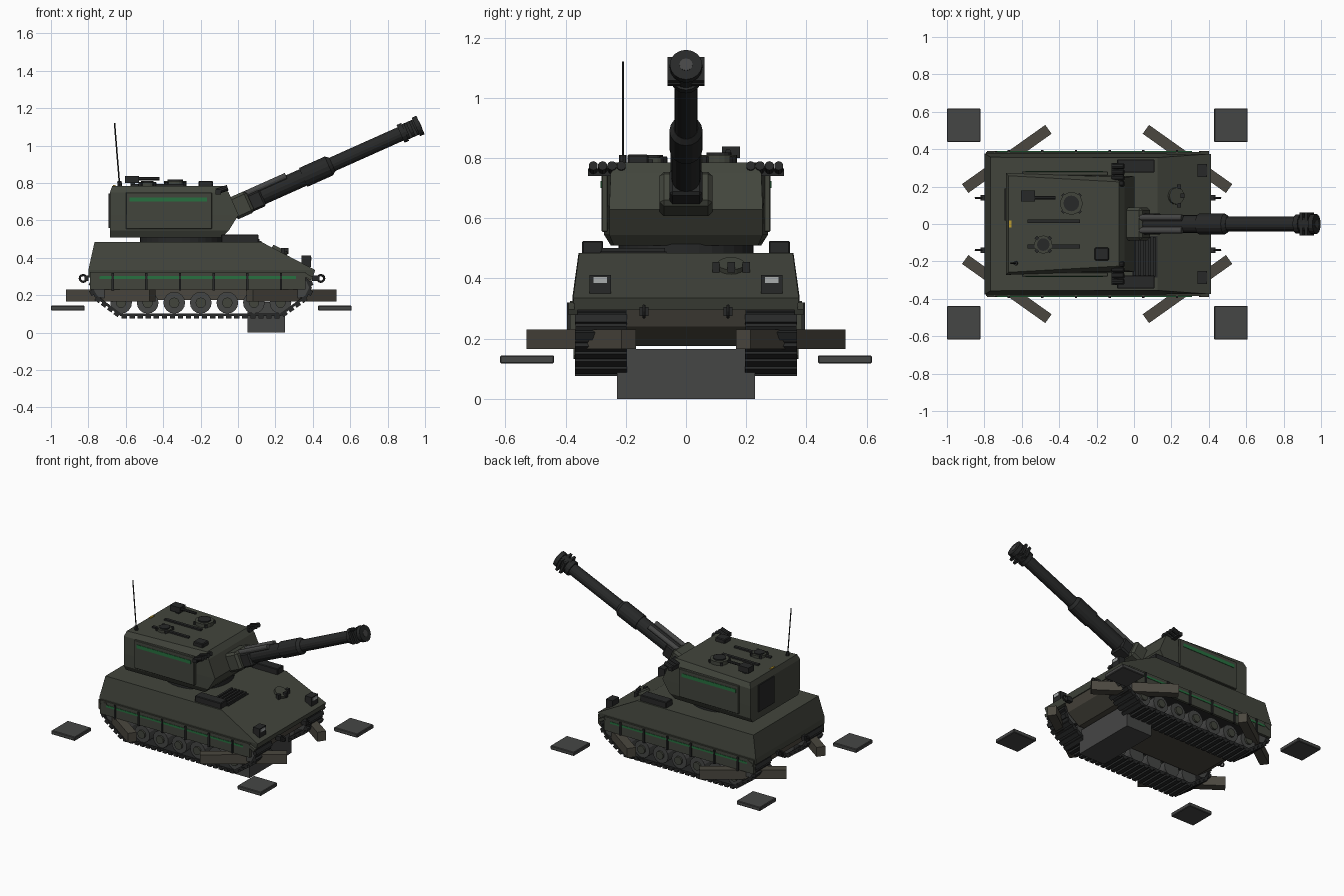
import bpy, bmesh, math
from mathutils import Vector, Matrix

if "Cube" in bpy.data.objects:
    bpy.data.objects.remove(bpy.data.objects["Cube"])

def mat(name, c):
    m = bpy.data.materials.new(name)
    m.diffuse_color = (*c, 1)
    m.use_nodes = True
    m.node_tree.nodes["Principled BSDF"].inputs["Base Color"].default_value = m.diffuse_color
    return m

OLIVE = mat("olive", (.055, .06, .046))
BROWN = mat("drab", (.07, .064, .05))
DARK = mat("dark_metal", (.02, .021, .021))
GREY = mat("grey_metal", (.06, .061, .06))
GREEN = mat("green", (.02, .16, .05))
PALE = mat("lamp", (.4, .42, .42))
YELLOW = mat("yellow", (.5, .33, .03))

def finish(name, bm, m):
    bmesh.ops.recalc_face_normals(bm, faces=bm.faces)
    me = bpy.data.meshes.new(name)
    bm.to_mesh(me)
    bm.free()
    ob = bpy.data.objects.new(name, me)
    me.materials.append(m)
    bpy.context.collection.objects.link(ob)
    return ob

def add_box(bm, c, size, rot=Matrix()):
    bmesh.ops.create_cube(bm, size=1, matrix=Matrix.Translation(c) @ rot @ Matrix.Diagonal((*size, 1)))

def box(name, c, size, m=OLIVE, rot=Matrix(), bevel=0):
    bm = bmesh.new()
    add_box(bm, c, size, rot)
    if bevel:
        bmesh.ops.bevel(bm, geom=bm.edges[:], offset=bevel, segments=1, affect='EDGES')
    return finish(name, bm, m)

def span(name, x, y, z, m=OLIVE, bevel=0):
    c = [(a[0] + a[1]) / 2 for a in (x, y, z)]
    return box(name, c, [abs(a[1] - a[0]) for a in (x, y, z)], m, bevel=bevel)

def cyl(name, p, q, r, m=DARK, n=16, r2=None):
    p, q = Vector(p), Vector(q)
    d = q - p
    bm = bmesh.new()
    mx = Matrix.Translation((p + q) / 2) @ d.to_track_quat('Z', 'Y').to_matrix().to_4x4()
    bmesh.ops.create_cone(bm, cap_ends=True, segments=n, radius1=r, radius2=r if r2 is None else r2,
                          depth=d.length, matrix=mx)
    return finish(name, bm, m)

def loft(name, layers, m=OLIVE):
    """Stack of trapezoids: z, rear x, front x, rear half width, front half width."""
    bm = bmesh.new()
    rings = [[bm.verts.new(v) for v in ((a, -wa, z), (b, -wb, z), (b, wb, z), (a, wa, z))]
             for z, a, b, wa, wb in layers]
    for lo, hi in zip(rings, rings[1:]):
        for i in range(4):
            j = (i + 1) % 4
            bm.faces.new((lo[i], lo[j], hi[j], hi[i]))
    bm.faces.new(rings[0])
    bm.faces.new(rings[-1])
    return finish(name, bm, m)

# Hull
loft("lower_hull", [(.175, -.68, .28, .2, .2), (.24, -.77, .37, .2, .2), (.31, -.79, .40, .2, .2)], BROWN)
loft("upper_hull", [(.295, -.80, .40, .375, .37), (.335, -.80, .413, .378, .375), (.485, -.767, .125, .357, .355)])
span("front_spade", (.05, .25), (-.23, .23), (0, .165), GREY)

# Running gear
loop = [Vector(p) for p in ((-.63, .09), (.23, .09), (.37, .19), (.395, .24), (.375, .285), (.33, .305),
                            (-.73, .305), (-.77, .285), (-.79, .24), (-.765, .19))]
mid = Vector((-.2, .2))
n = len(loop)
for s in (-1, 1):
    bm = bmesh.new()
    rows = [[bm.verts.new((p.x, s * y, p.y)) for p in loop] for y in (.197, .368)]
    for i in range(n):
        j = (i + 1) % n
        bm.faces.new((rows[0][i], rows[0][j], rows[1][j], rows[1][i]))
    ob = finish("track_band", bm, DARK)
    mod = ob.modifiers.new("thickness", 'SOLIDIFY')
    mod.thickness, mod.offset = .014, -1
    # track links along the loop
    bm = bmesh.new()
    for i in range(n):
        a, b = loop[i], loop[(i + 1) % n]
        d = b - a
        k = max(1, round(d.length / .043))
        out = Vector((d.y, -d.x)).normalized()
        for t in range(k):
            c = a + d * ((t + .5) / k) + out * .004
            add_box(bm, (c.x, s * .2825, c.y), (.028, .174, .02), Matrix.Rotation(-math.atan2(d.y, d.x), 4, 'Y'))
    finish("track_links", bm, DARK)
    for i in range(7):
        x = -.625 + i * .142
        cyl("road_wheel", (x, s * .21, .16), (x, s * .36, .16), .058, GREY)
        cyl("wheel_hub", (x, s * .36, .16), (x, s * .373, .16), .028, OLIVE, 12)
    cyl("drive_sprocket", (.325, s * .21, .24), (.325, s * .36, .24), .056, GREY, 12)
    cyl("idler_wheel", (-.72, s * .21, .24), (-.72, s * .36, .24), .056, GREY)

    # Side skirts
    span("side_skirt", (-.79, .36), (s * .368, s * .386), (.23, .325), OLIVE)
    span("skirt_stripe", (-.74, .31), (s * .386, s * .389), (.288, .302), GREEN)
    for i in range(6):
        x = -.67 + i * .18
        span("skirt_rib", (x - .006, x + .006), (s * .38, s * .395), (.225, .32), DARK)

    # Stabiliser legs and pads
    for cx, e in ((.286, 1), (-.68, -1)):
        box("stabiliser_leg", (cx, s * .348, .198), (.546, .058, .065), BROWN,
            Matrix.Rotation(-s * e * math.radians(35.4), 4, 'Z'))
    for x in (.518, -.91):
        box("ground_pad", (x, s * .528, .131), (.18, .18, .027), GREY, bevel=.004)
    for x, e in ((.405, 1), (-.79, -1)):
        # tow rings and corner mudguards
        span("tow_bracket", (x - .01, x + e * .03), (s * .125, s * .155), (.275, .305), DARK)
        bpy.ops.mesh.primitive_torus_add(major_segments=12, minor_segments=6, major_radius=.018, minor_radius=.006,
                                         location=(x + e * .038, s * .14, .29), rotation=(math.pi / 2, 0, 0))
        ob = bpy.context.object
        ob.name = "tow_ring"
        ob.data.materials.append(DARK)
        box("mudguard", (x - e * .03, s * .375, .30), (.05, .03, .02), OLIVE, Matrix.Rotation(e * .5, 4, 'Y'))

    # Headlights and deck stowage
    span("headlight", (.34, .39), (s * .25, s * .32), (.35, .412), DARK)
    span("headlight_lens", (.39, .393), (s * .262, s * .308), (.385, .405), PALE)
    span("deck_box", (-.09, .11), (s * .275, s * .345), (.48, .525), DARK, .004)

    # Turret side panel with stripe
    span("turret_panel", (-.6, -.14), (s * .26, s * .281), (.555, .75), OLIVE, .003)
    span("turret_stripe", (-.58, -.165), (s * .28, s * .284), (.7, .724), GREEN)
    # Smoke launchers
    span("launcher_bracket", (-.12, -.09), (s * .21, s * .325), (.74, .765), DARK)
    for i in range(4):
        y = s * (.215 + i * .031)
        cyl("smoke_launcher", (-.115, y, .755), (-.055, y, .775), .0155, DARK, 10)

# Engine grille
span("grille_base", (-.01, .125), (-.285, -.065), (.48, .49), DARK)
for i in range(5):
    x = .005 + i * .026
    span("grille_slat", (x - .007, x + .007), (-.28, -.07), (.485, .502), DARK)

# Driver hatch on the sloped front
tilt = Vector((.466, 0, .885))
h = Vector((.22, .15, .432))
cyl("driver_hatch", h, h + tilt * .02, .045, OLIVE)
for y in (.1, .15, .2):
    box("driver_periscope", (.26 - abs(y - .15) * .4, y, .437), (.022, .024, .034), DARK)

# Turret
cyl("turret_ring", (-.3, 0, .48), (-.3, 0, .515), .225, DARK, 32)
loft("turret", [(.51, -.685, -.085, .25, .24), (.545, -.685, -.05, .272, .255), (.63, -.685, .003, .272, .255),
                (.75, -.685, -.05, .272, .25), (.785, -.672, -.08, .258, .225)])
span("rear_door", (-.692, -.68), (.02, .19), (.56, .745), DARK)

# Gun, laid out along its elevated axis
elev = math.radians(24.1)
axis = Vector((math.cos(elev), 0, math.sin(elev)))
up = Vector((-math.sin(elev), 0, math.cos(elev)))
base = Vector((.02, 0, .683))
tilted = Matrix.Rotation(-elev, 4, 'Y')
def at(d, y=0, u=0):
    return base + axis * d + up * u + Vector((0, y, 0))
box("mantlet", at(-.005), (.11, .176, .125), OLIVE, tilted, .015)
box("gun_cradle", at(.07, 0, -.01), (.1, .11, .095), DARK, tilted, .01)
cyl("barrel_base", at(0), at(.37), .048)
cyl("barrel", at(.3), at(1.03), .039)
cyl("bore_evacuator", at(.36), at(.51), .055)
cyl("evacuator_collar", at(.51), at(.53), .055, DARK, 16, .04)
for s in (-1, 1):
    cyl("recoil_cylinder", at(.03, s * .034, .045), at(.28, s * .034, .045), .017, GREY, 12)
cyl("muzzle_collar", at(.93), at(.957), .052)
cyl("muzzle_core", at(.95), at(1.035), .044)
for d in (.975, 1.005):
    box("muzzle_baffle", at(d), (.016, .122, .085), DARK, tilted)
cyl("muzzle_end", at(1.02), at(1.047), .054)
cyl("muzzle_bore", at(1.04), at(1.049), .022, GREY, 12)

# Roof fittings
for x, y, r, t in ((-.335, .11, .06, .81), (-.485, -.11, .048, .802)):
    cyl("roof_hatch", (x, y, .78), (x, y, t), r, OLIVE, 20)
    cyl("hatch_lid", (x, y, t), (x, y, t + .008), r * .7, DARK, 16)
    for k in range(4):
        a = math.radians(45 + 90 * k)
        box("hatch_periscope", (x + math.cos(a) * r, y + math.sin(a) * r, .795), (.018, .018, .02), DARK,
            Matrix.Rotation(a, 4, 'Z'))
for y in (.015, -.12):
    span("roof_rail", (-.57, -.29), (y - .01, y + .01), (.78, .795), DARK)
span("machine_gun_mount", (-.575, -.55), (.135, .165), (.78, .81), DARK)
span("machine_gun_body", (-.605, -.53), (.12, .18), (.8, .838), DARK)
cyl("machine_gun_barrel", (-.53, .14, .822), (-.42, .14, .822), .009, DARK, 8)
span("gunner_sight", (-.21, -.135), (-.195, -.125), (.78, .812), DARK, .005)
span("warning_marker", (-.668, -.655), (-.02, .02), (.78, .79), YELLOW)
cyl("antenna_base", (-.632, -.21, .78), (-.634, -.21, .81), .012, DARK, 8)
cyl("antenna", (-.634, -.21, .8), (-.66, -.21, 1.12), .004, DARK, 6)
